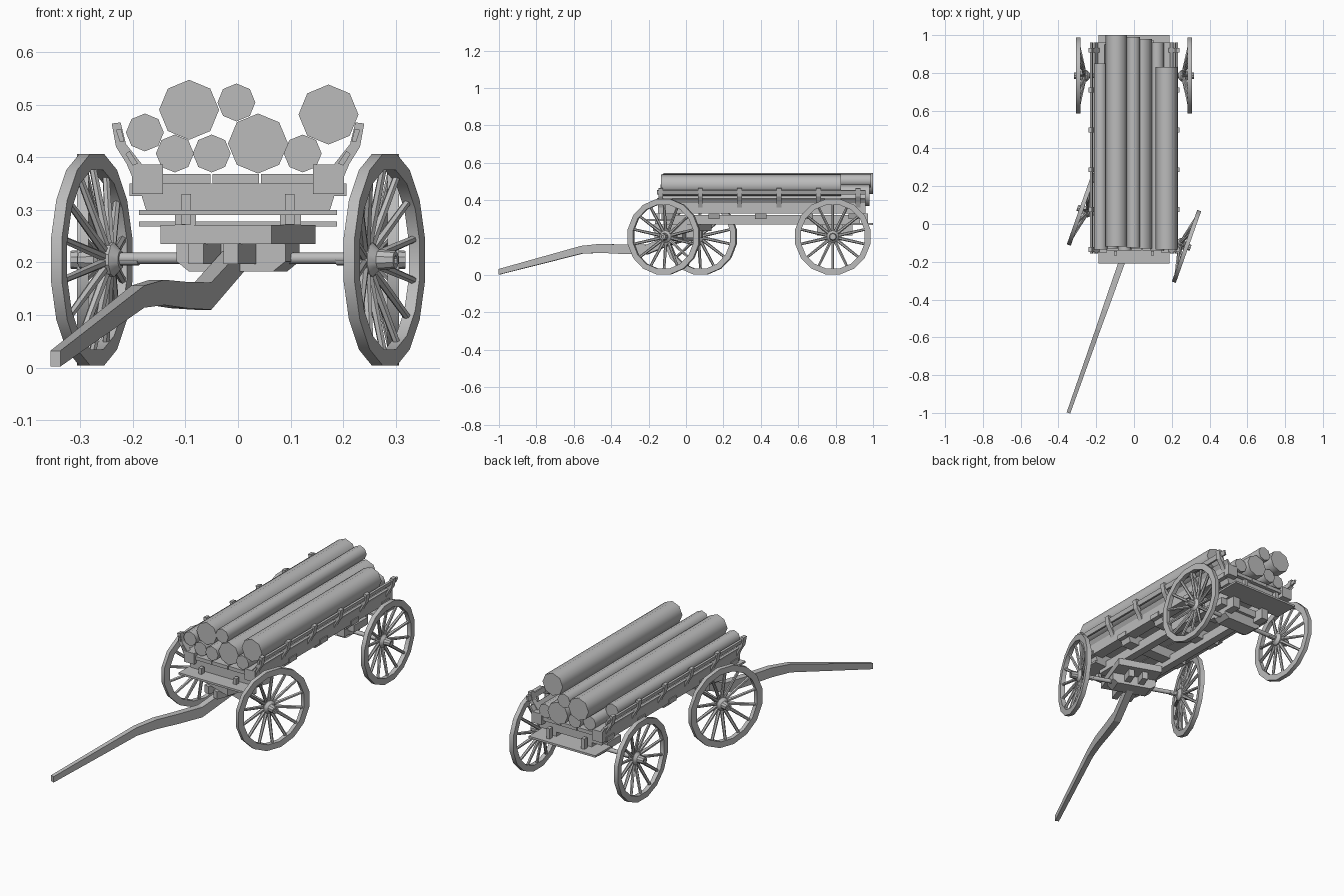
import bpy, bmesh, math
from mathutils import Matrix, Vector

old = bpy.data.objects.get("Cube")
if old:
    bpy.data.objects.remove(old, do_unlink=True)

wood = bpy.data.materials.new("grey_wood")
wood.use_nodes = True
GREY = (0.5, 0.5, 0.5, 1)
wood.diffuse_color = GREY
wood.node_tree.nodes["Principled BSDF"].inputs["Base Color"].default_value = GREY

STEER = Matrix.Translation((0, -0.02, 0)) @ Matrix.Rotation(math.radians(-19.5), 4, 'Z')
STILL = Matrix.Identity(4)


def finish(name, bm, matrix=STILL, smooth=None):
    bmesh.ops.recalc_face_normals(bm, faces=bm.faces)
    bm.transform(matrix)
    mesh = bpy.data.meshes.new(name)
    bm.to_mesh(mesh)
    bm.free()
    mesh.materials.append(wood)
    ob = bpy.data.objects.new(name, mesh)
    bpy.context.collection.objects.link(ob)
    if smooth:
        bpy.ops.object.select_all(action='DESELECT')
        ob.select_set(True)
        bpy.context.view_layer.objects.active = ob
        bpy.ops.object.shade_smooth_by_angle(angle=math.radians(smooth))
    return ob


def add_box(bm, x, y, z):
    """Box from three (low, high) ranges."""
    size = [b - a for a, b in (x, y, z)]
    mid = [(a + b) / 2 for a, b in (x, y, z)]
    bmesh.ops.create_cube(bm, size=1, matrix=Matrix.Translation(mid) @ Matrix.Diagonal((*size, 1)))


def box(name, x, y, z, matrix=STILL):
    bm = bmesh.new()
    add_box(bm, x, y, z)
    return finish(name, bm, matrix)


def add_rod(bm, a, b, r1, r2, sides):
    a, b = Vector(a), Vector(b)
    m = Matrix.Translation((a + b) / 2) @ (b - a).to_track_quat('Z', 'Y').to_matrix().to_4x4()
    bmesh.ops.create_cone(bm, cap_ends=True, segments=sides, radius1=r1, radius2=r2,
                          depth=(b - a).length, matrix=m)


def add_prism(bm, outline, y0, y1):
    """Extrude an (x, z) outline along y."""
    face = bm.faces.new([bm.verts.new((x, y0, z)) for x, z in outline])
    out = bmesh.ops.extrude_face_region(bm, geom=[face])
    verts = [v for v in out["geom"] if isinstance(v, bmesh.types.BMVert)]
    bmesh.ops.translate(bm, vec=(0, y1 - y0, 0), verts=verts)


def add_lathe(bm, profile, sides):
    """Turn a closed (x, radius) profile around the x axis."""
    rings = []
    for i in range(sides):
        a = 2 * math.pi * (i + 0.5) / sides
        rings.append([bm.verts.new((x, r * math.cos(a), r * math.sin(a))) for x, r in profile])
    n = len(profile)
    for i in range(sides):
        p, q = rings[i], rings[(i + 1) % sides]
        for j in range(n):
            k = (j + 1) % n
            bm.faces.new((p[j], p[k], q[k], q[j]))


# Wheels: dished spokes between hub and rim
def wheel(name, side, y, frame):
    bm = bmesh.new()
    add_lathe(bm, [(0.284, 0.174), (0.306, 0.174), (0.306, 0.205), (0.284, 0.205)], 16)
    add_lathe(bm, [(0.236, 0.008), (0.236, 0.018), (0.25, 0.033), (0.272, 0.033),
                   (0.285, 0.02), (0.318, 0.017), (0.318, 0.008)], 10)
    add_rod(bm, (0.2, 0, 0), (0.31, 0, 0), 0.011, 0.011, 8)
    spokes = 14
    for i in range(spokes):
        a = 2 * math.pi * (i + 0.5) / spokes
        c, s = math.cos(a), math.sin(a)
        add_rod(bm, (0.262, 0.025 * c, 0.025 * s), (0.294, 0.18 * c, 0.18 * s), 0.009, 0.007, 6)
    flip = Matrix.Rotation(math.pi if side < 0 else 0, 4, 'Z')
    finish(name, bm, frame @ Matrix.Translation((0, y, 0.205)) @ flip, 35)


for label, y, frame in (("front", 0, STEER), ("rear", 0.785, STILL)):
    wheel(label + "_left_wheel", 1, y, frame)
    wheel(label + "_right_wheel", -1, y, frame)
    bm = bmesh.new()
    add_rod(bm, (-0.24, y, 0.208), (0.24, y, 0.208), 0.011, 0.011, 8)
    finish(label + "_axle", bm, frame, 50)
    # Axle block with chamfered lower corners
    bm = bmesh.new()
    add_prism(bm, [(-0.11, 0.238), (-0.11, 0.202), (-0.085, 0.183),
                   (0.085, 0.183), (0.11, 0.202), (0.11, 0.238)], y - 0.04, y + 0.04)
    finish(label + "_axle_block", bm, frame)

# Front turntable, pole brackets and rear bolster
box("turntable", (-0.112, 0.112), (-0.125, 0.125), (0.235, 0.271), STEER)
for s in (-1, 1):
    box("pole_bracket", (s * 0.035 - 0.015, s * 0.035 + 0.015), (-0.14, 0.1), (0.197, 0.236), STEER)
box("rear_bolster", (-0.145, 0.145), (0.73, 0.84), (0.235, 0.271))
for s in (-1, 1):
    box("rear_bracket", (s * 0.09 - 0.02, s * 0.09 + 0.02), (0.7, 0.89), (0.212, 0.27))

# Bent steering pole, swept from distance, height, half height, half width
bm = bmesh.new()
last = None
for d, z, h, w in ((1.04, 0.017, 0.015, 0.010), (0.57, 0.135, 0.021, 0.013),
                   (0.46, 0.143, 0.024, 0.015), (0.34, 0.138, 0.025, 0.016),
                   (0.2, 0.136, 0.026, 0.017), (0.0, 0.212, 0.023, 0.018)):
    ring = [bm.verts.new((x * w, -d, z + k * h)) for x, k in ((-1, -1), (1, -1), (1, 1), (-1, 1))]
    if last:
        for i in range(4):
            j = (i + 1) % 4
            bm.faces.new((last[i], last[j], ring[j], ring[i]))
    else:
        bm.faces.new(ring)
    last = ring
bm.faces.new(last)
finish("steering_pole", bm, STEER)

# Chassis: sills, tapered crossbeams and floor boards
for s in (-1, 1):
    box("chassis_sill", (s * 0.1 - 0.02, s * 0.1 + 0.02), (-0.12, 0.93), (0.271, 0.32))
    box("side_beam", (s * 0.172 - 0.029, s * 0.172 + 0.029), (-0.15, 0.96), (0.33, 0.386))
for y in (-0.1, 0.15, 0.4, 0.65, 0.9):
    bm = bmesh.new()
    add_prism(bm, [(-0.175, 0.3), (0.175, 0.3), (0.183, 0.326), (0.206, 0.326),
                   (0.206, 0.35), (-0.206, 0.35), (-0.206, 0.326), (-0.183, 0.326)],
              y - 0.03, y + 0.03)
    finish("crossbeam", bm)
for a, b in ((-0.143, -0.052), (-0.048, 0.04), (0.044, 0.143)):
    box("floor_board", (a, b), (-0.14, 0.95), (0.35, 0.368))

# Foot boards with their pegs
for label, y, z, peg in (("front", (-0.21, -0.07), 0.29, -0.155), ("rear", (0.87, 1.0), 0.268, 0.96)):
    box(label + "_foot_board", (-0.188, 0.188), y, (z, z + 0.01))
    for x in (-0.098, 0.098):
        box(label + "_peg", (x - 0.009, x + 0.009), (peg - 0.012, peg + 0.012), (0.272, 0.33))

# Curved side stakes carrying the rails
stake = [(0.182, 0.386), (0.213, 0.425), (0.223, 0.466), (0.24, 0.464),
         (0.232, 0.42), (0.212, 0.388), (0.2, 0.36), (0.182, 0.36)]
upper = [(0.216, 0.43), (0.225, 0.43), (0.232, 0.452), (0.222, 0.454)]
lower = [(0.19, 0.388), (0.2, 0.384), (0.214, 0.406), (0.206, 0.412)]
for s in (-1, 1):
    bm = bmesh.new()
    for i in range(6):
        y = -0.135 + 0.211 * i
        add_prism(bm, [(s * x, z) for x, z in stake], y - 0.013, y + 0.013)
    finish("side_stakes", bm)
    for name, outline in (("upper_rail", upper), ("lower_rail", lower)):
        bm = bmesh.new()
        add_prism(bm, [(s * x, z) for x, z in outline], -0.155, 0.96)
        finish(name, bm)

# Stacked logs: x, z, radius, front end, rear end
for x, z, r, y0, y1 in ((-0.093, 0.49, 0.057, -0.12, 1.0), (-0.003, 0.504, 0.036, -0.125, 0.99),
                        (0.172, 0.481, 0.057, -0.135, 0.83), (-0.177, 0.447, 0.036, -0.135, 0.85),
                        (-0.12, 0.407, 0.036, -0.13, 0.95), (-0.05, 0.407, 0.036, -0.14, 0.97),
                        (0.038, 0.426, 0.057, -0.13, 0.98), (0.123, 0.407, 0.036, -0.14, 0.96)):
    bm = bmesh.new()
    add_rod(bm, (x, y0, z), (x, y1, z), r, r, 8)
    finish("log", bm, STILL, 50)
